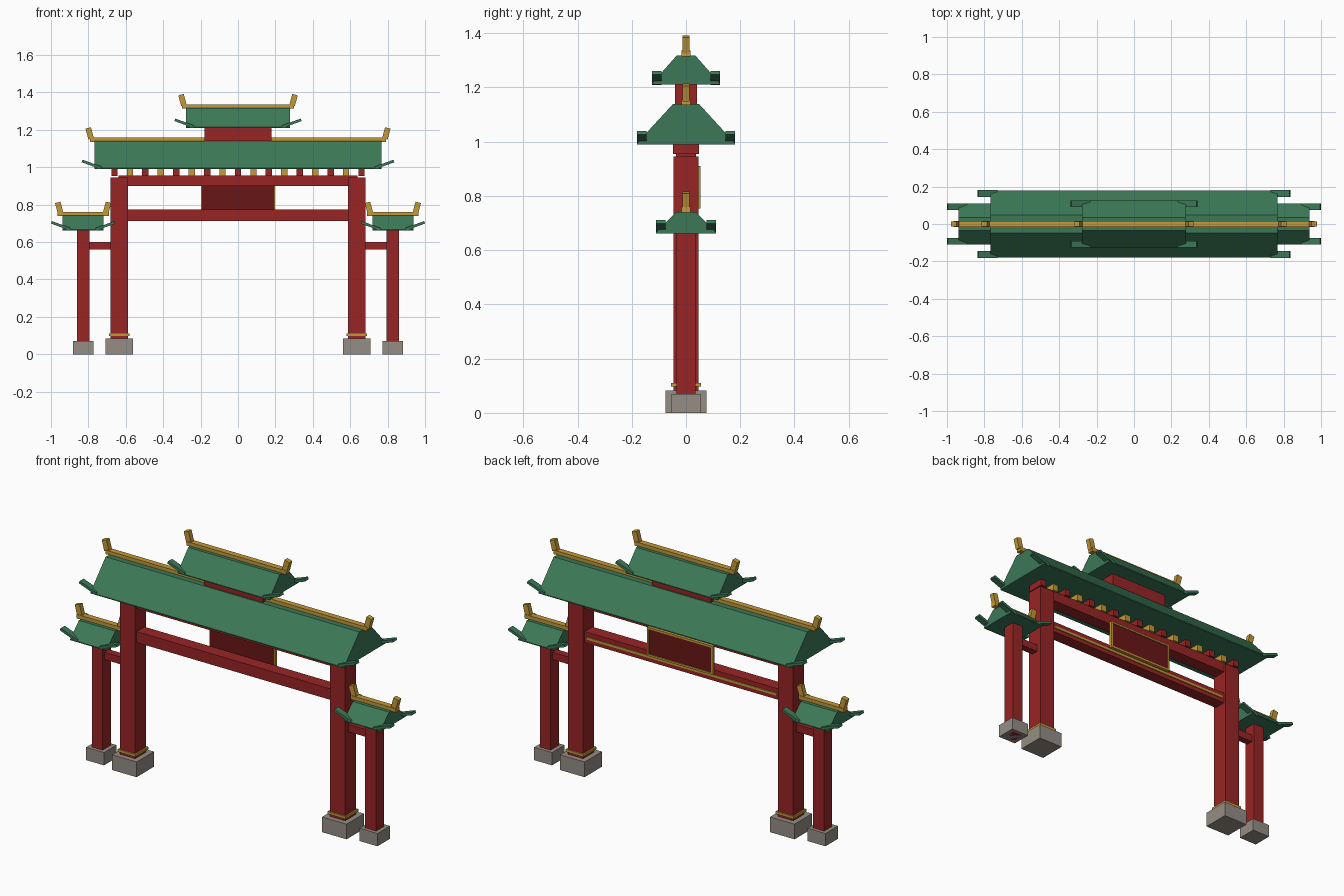
import bpy, bmesh
from math import radians
from mathutils import Matrix

if "Cube" in bpy.data.objects:
    bpy.data.objects.remove(bpy.data.objects["Cube"])


def material(name, rgb):
    m = bpy.data.materials.new(name)
    m.diffuse_color = (*rgb, 1)
    m.use_nodes = True
    m.node_tree.nodes["Principled BSDF"].inputs["Base Color"].default_value = m.diffuse_color
    return m


RED = material("red_paint", (0.32, 0.018, 0.018))
DARK = material("dark_red", (0.14, 0.008, 0.008))
GREEN = material("green_tile", (0.045, 0.19, 0.095))
GOLD = material("gold_trim", (0.55, 0.32, 0.04))
STONE = material("grey_stone", (0.30, 0.27, 0.235))


def finish(name, bm, mat):
    bmesh.ops.recalc_face_normals(bm, faces=bm.faces)
    mesh = bpy.data.meshes.new(name)
    bm.to_mesh(mesh)
    bm.free()
    mesh.materials.append(mat)
    ob = bpy.data.objects.new(name, mesh)
    bpy.context.collection.objects.link(ob)
    return ob


def box(name, mat, x, y, z, tilt=0):
    """Box from (min, max) ranges, optionally tilted about its own y axis."""
    bm = bmesh.new()
    size = [r[1] - r[0] for r in (x, y, z)]
    bmesh.ops.create_cube(bm, size=1, matrix=Matrix.Diagonal((*size, 1)))
    ob = finish(name, bm, mat)
    ob.location = [(r[0] + r[1]) / 2 for r in (x, y, z)]
    ob.rotation_euler.y = radians(tilt)
    return ob


def around(c, half):
    return (c - half, c + half)


def roof(name, cx, half, y_top, y_eave, z0, z1, ridge, horn, tip):
    # trapezoid tiled body with a thin eave lip
    profile = [(-y_eave, z0), (y_eave, z0), (y_eave, z0 + 0.005),
               (y_top, z1), (-y_top, z1), (-y_eave, z0 + 0.005)]
    bm = bmesh.new()
    face = bm.faces.new([bm.verts.new((cx - half, y, z)) for y, z in profile])
    ext = bmesh.ops.extrude_face_region(bm, geom=[face])
    new = [v for v in ext["geom"] if isinstance(v, bmesh.types.BMVert)]
    bmesh.ops.translate(bm, verts=new, vec=(2 * half, 0, 0))
    if face.is_valid and len(bm.faces) == 7:
        bm.faces.remove(face)
    bmesh.ops.holes_fill(bm, edges=bm.edges)
    finish(name + "_tiles", bm, GREEN)
    # gold ridge with a leaning horn at each end
    box(name + "_ridge", GOLD, around(cx, ridge), around(0, 0.016), (z1 - 0.003, z1 + 0.019))
    for s in (-1, 1):
        box(name + "_ridge_horn", GOLD, around(cx + s * horn, 0.015), around(0, 0.013),
            around(z1 + 0.042, 0.03), tilt=s * 15)
        # upswept eave corners
        for t in (-1, 1):
            box(name + "_eave_tip", GREEN, around(cx + s * tip, 0.054),
                around(t * (y_eave - 0.017), 0.0175), around(z0 + 0.025, 0.007), tilt=-s * 20)


# columns, plinths and side bays
for s in (-1, 1):
    x = s * 0.635
    box("main_plinth", STONE, around(x, 0.074), around(0, 0.075), (0, 0.083))
    box("main_column", RED, around(x, 0.046), around(0, 0.047), (0.04, 0.946))
    box("column_band", GOLD, around(x, 0.054), around(0, 0.055), (0.097, 0.111))
    x = s * 0.827
    box("side_plinth", STONE, around(x, 0.054), around(0, 0.054), (0, 0.07))
    box("side_column", RED, around(x, 0.033), around(0, 0.035), (0, 0.67))
    box("side_beam", RED, around(s * 0.735, 0.075), around(0, 0.02), (0.56, 0.60))
    roof("side_roof", s * 0.828, 0.11, 0.035, 0.11, 0.662, 0.741, 0.137, 0.128, 0.119)

# main beams
box("lower_beam", RED, around(0, 0.60), around(0, 0.034), (0.713, 0.773))
box("upper_beam", RED, around(0, 0.64), around(0, 0.036), (0.90, 0.956))
box("lower_beam_strip", GOLD, around(0, 0.575), (0.03, 0.039), (0.735, 0.748))

# blank sign board on the back with a gold frame
box("sign_board", DARK, around(0, 0.193), (0.034, 0.048), (0.757, 0.906))
for s in (-1, 1):
    box("sign_frame_side", GOLD, around(s * 0.194, 0.005), (0.036, 0.053), (0.753, 0.91))
    box("sign_frame_rail", GOLD, around(0, 0.199), (0.036, 0.053), around(0.8315 + s * 0.0735, 0.005))

# alternating brackets under the main roof
for i in range(17):
    box("eave_bracket", GOLD if i % 2 else RED, around((i - 8) * 0.0825, 0.017),
        around(0, 0.048), (0.954, 0.995))

# main roof and raised centre roof
roof("main_roof", 0, 0.767, 0.048, 0.18, 0.99, 1.139, 0.79, 0.793, 0.783)
box("centre_roof_base", RED, around(0, 0.178), around(0, 0.04), (1.13, 1.22))
roof("centre_roof", 0, 0.277, 0.035, 0.125, 1.21, 1.317, 0.30, 0.297, 0.287)
